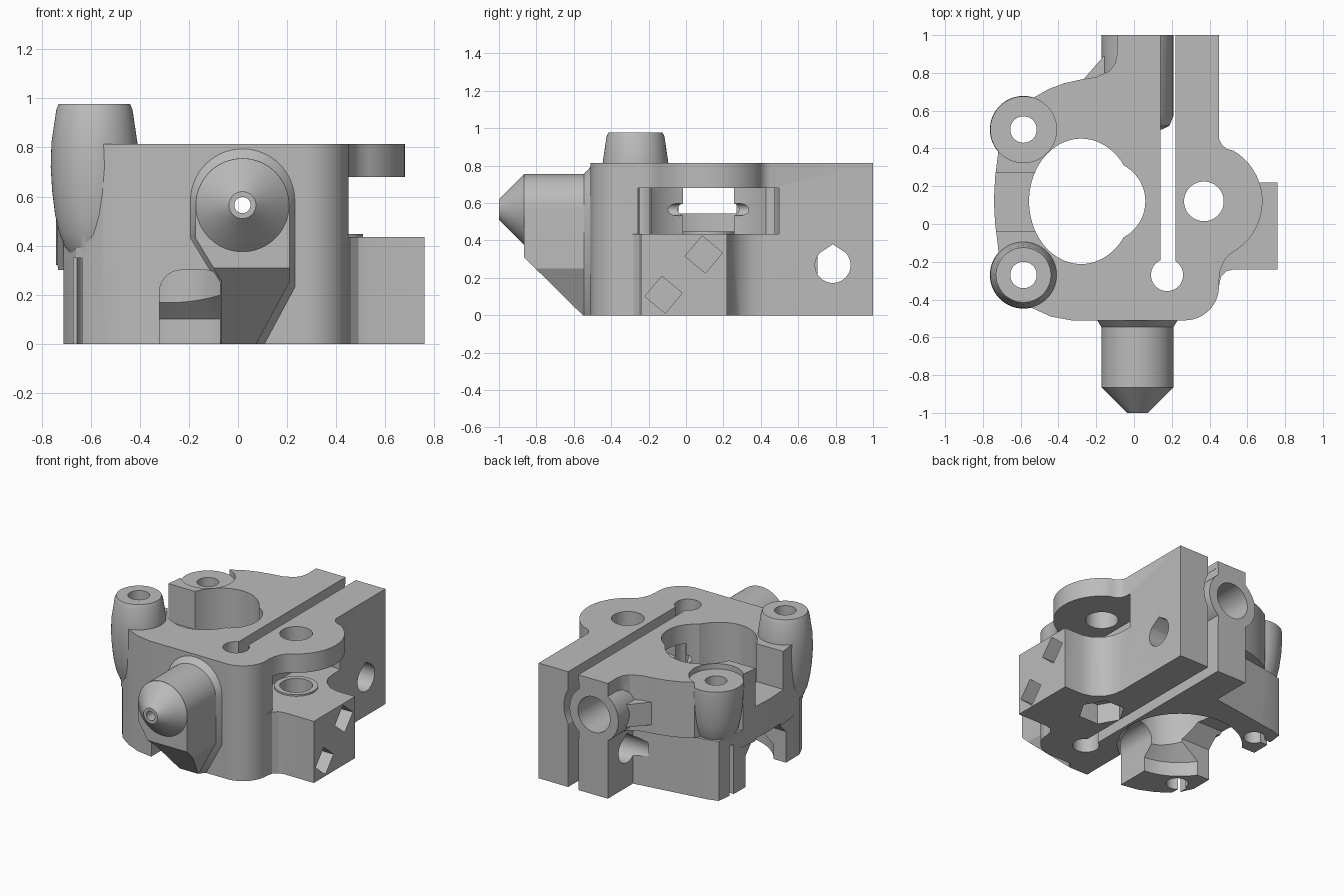
import bpy, bmesh
from math import sin, cos, pi, radians
from mathutils import Vector

if "Cube" in bpy.data.objects:
    bpy.data.objects.remove(bpy.data.objects["Cube"], do_unlink=True)

grey = bpy.data.materials.new("plain_grey")
grey.use_nodes = True
grey.diffuse_color = (0.5, 0.5, 0.5, 1)
grey.node_tree.nodes["Principled BSDF"].inputs["Base Color"].default_value = (0.5, 0.5, 0.5, 1)

# ---------- helpers ----------
AXES = {"x": lambda a, b, h: (h, a, b),
        "y": lambda a, b, h: (a, h, b),
        "z": lambda a, b, h: (a, b, h)}


def finish(name, bm):
    bmesh.ops.recalc_face_normals(bm, faces=bm.faces)
    mesh = bpy.data.meshes.new(name)
    bm.to_mesh(mesh)
    bm.free()
    mesh.materials.append(grey)
    obj = bpy.data.objects.new(name, mesh)
    bpy.context.collection.objects.link(obj)
    return obj


def prism(name, points, axis, lo, hi, grow=None):
    """Extrude an outline along an axis; grow = (centre, factor) scales the far end."""
    bm = bmesh.new()
    place = AXES[axis]
    face = bm.faces.new([bm.verts.new(place(a, b, lo)) for a, b in points])
    far = bmesh.ops.extrude_face_region(bm, geom=[face])["geom"]
    for v in (g for g in far if isinstance(g, bmesh.types.BMVert)):
        v.co += Vector(place(0, 0, hi - lo))
        if grow:
            c = Vector(place(*grow[0], hi))
            v.co = c + (v.co - c) * grow[1]
    return finish(name, bm)


def arc(a, b, r, start, end, n=48):
    return [(a + r * cos(radians(start + (end - start) * i / n)),
             b + r * sin(radians(start + (end - start) * i / n))) for i in range(n + 1)]


def ring(a, b, r, n=64):
    return arc(a, b, r, 0, 360, n)[:-1]


def rect(a0, a1, b0, b1):
    return [(a0, b0), (a1, b0), (a1, b1), (a0, b1)]


def lathe(name, profile, a, b, axis, n=64):
    """Revolve (radius, height) pairs about a line parallel to an axis."""
    bm = bmesh.new()
    place = AXES[axis]
    rings = [[bm.verts.new(place(a + r * cos(2 * pi * i / n), b + r * sin(2 * pi * i / n), h))
              for i in range(n)] for r, h in profile]
    for low, high in zip(rings, rings[1:]):
        for i in range(n):
            j = (i + 1) % n
            bm.faces.new((low[i], low[j], high[j], high[i]))
    bm.faces.new(rings[0])
    bm.faces.new(rings[-1])
    return finish(name, bm)


def combine(target, tool, operation):
    mod = target.modifiers.new("join", "BOOLEAN")
    mod.operation = operation
    mod.solver = "EXACT"
    mod.object = tool
    with bpy.context.temp_override(object=target, active_object=target):
        bpy.ops.object.modifier_apply(modifier=mod.name)
    bpy.data.objects.remove(tool, do_unlink=True)


def add(tool):
    combine(housing, tool, "UNION")


def cut(points, axis, lo, hi):
    combine(housing, prism("cutter", points, axis, lo, hi), "DIFFERENCE")


TOP = 0.813
BOSS_X, FRONT_BOSS_Y, BACK_BOSS_Y = -0.585, -0.27, 0.5
EAR = (0.37, 0.12)
TUBE = (0.018, 0.565)
BORE = (-0.28, 0.12)

# ---------- main block ----------
outline = ([(-0.33, -0.51)] + arc(0.27, -0.33, 0.18, -90, 0, 16) +
           [(0.45, 1), (-0.09, 1), (-0.09, 0.9), (-0.1, 0.85), (-0.13, 0.81), (-0.2, 0.778),
            (-0.28, 0.765), (-0.37, 0.745), (-0.45, 0.715), (-0.53, 0.67), (-0.69, 0.62),
            (-0.72, 0.37), (-0.735, 0.25), (-0.742, 0.12), (-0.735, 0), (-0.72, -0.12),
            (-0.71, -0.25), (-0.66, -0.36), (-0.55, -0.44), (-0.44, -0.49)])
housing = prism("housing", outline, "z", 0, TOP)

# side block and the ear above it
add(prism("side_block", [(0.4, -0.33), (0.45, -0.33), (0.46, -0.28), (0.49, -0.25), (0.53, -0.24),
                         (0.76, -0.24), (0.76, 0.22), (0.62, 0.22), (0.55, 0.24), (0.49, 0.29),
                         (0.46, 0.35), (0.45, 0.42), (0.4, 0.42)], "z", 0, 0.435))
cut(ring(*EAR, 0.385), "z", 0.435, 0.68)
add(prism("ear", [(0.3, -0.3), (0.45, -0.3), (0.455, -0.25), (0.475, -0.2), (0.5, -0.165)] +
          arc(*EAR, 0.31, -58, 60, 32) + [(0.49, 0.398), (0.465, 0.42), (0.45, 0.45), (0.3, 0.45)],
          "z", 0.68, TOP))
add(prism("pivot_washer", ring(*EAR, 0.14), "z", 0.43, 0.447))

# ---------- left wall ----------
cut(rect(-0.9, -0.5, -0.04, 0.27), "z", 0.545, 0.9)
cut(rect(-0.9, -0.71, -0.6, 0.8), "z", -0.1, 0.3)
cut([(-0.1, -0.1), (0.35, -0.1), (0.35, 0.22), (0.26, 0.32), (0.0, 0.32), (-0.1, 0.22)],
    "x", -0.9, -0.4)

# recessed lower back wall, and the corner set back behind the rear boss
cut([(-0.8, 0.615), (-0.09, 0.72), (-0.09, 0.95), (-0.8, 0.95)], "z", -0.1, 0.42)
cut([(-0.53, 0.68), (-0.6, 0.5), (-0.73, 0.38), (-0.9, 0.38), (-0.9, 0.8), (-0.53, 0.8)],
    "z", 0.42, 0.9)

# rounded screw bosses
cut(ring(BOSS_X, BACK_BOSS_Y, 0.175), "z", 0.775, 0.9)
dome = [(0.05, 0.3), (0.09, 0.345), (0.12, 0.395), (0.143, 0.45), (0.16, 0.525), (0.172, 0.62),
        (0.178, 0.72)]
add(lathe("front_boss", dome + [(0.175, 0.82), (0.155, 0.955), (0.145, 0.977)],
          BOSS_X, FRONT_BOSS_Y, "z"))
add(lathe("back_boss", dome + [(0.176, 0.775)], BOSS_X, BACK_BOSS_Y, "z"))

# ---------- clamp slot and rear tube ----------
cut(rect(0.14, 0.22, -0.25, 1.2), "z", -0.1, 1)
cut(ring(0.175, -0.27, 0.085), "z", -0.1, 1)
cut(arc(*TUBE, 0.235, -60, 60, 24), "y", 0.5, 1.1)
add(lathe("rear_tube", [(0.13, 0.5), (0.17, 0.52), (0.19, 0.57), (0.19, 1.0)], *TUBE, "y"))
add(prism("tube_gusset", [(-0.29, 0.74), (-0.1, 0.74), (-0.1, 0.9), (-0.16, 0.89)],
          "z", 0.48, 0.64))

# ---------- main bore, flared at the bottom ----------
oval = [(BORE[0] + (x - BORE[0]) * 0.83, y) for x, y in ring(*BORE, 0.332, 80)]
cut(oval, "z", -0.1, 1)
cut(ring(-0.155, 0.12, 0.215), "z", -0.1, 1)
combine(housing, lathe("flare", [(0.4, -0.1), (0.4, 0.1), (0.2, 0.3)], *BORE, "z"), "DIFFERENCE")

# ---------- vertical holes ----------
cut(ring(*EAR, 0.105), "z", -0.1, 1)
cut(ring(*EAR, 0.15, 6), "z", -0.1, 0.14)
for y in (FRONT_BOSS_Y, BACK_BOSS_Y):
    cut(ring(BOSS_X, y, 0.07), "z", -0.1, 1.1)
cut(rect(-0.67, -0.635, -0.55, FRONT_BOSS_Y), "z", -0.1, 0.35)
cut(rect(-0.9, BOSS_X, 0.48, 0.52), "z", -0.1, 0.35)

# ---------- front nozzle and its sloped support ----------
support = arc(*TUBE, 0.191, 0, 180, 32) + [(-0.173, 0.43), (-0.07, 0.26), (-0.07, 0),
                                           (0.075, 0), (0.209, 0.25)]
add(prism("nozzle_support", support, "y", -0.865, -0.48))
add(prism("nozzle_flange", support, "y", -0.545, -0.505, ((0.01, 0.42), 1.13)))
add(lathe("nozzle_tip", [(0.055, -1), (0.19, -0.865), (0.19, -0.6)], *TUBE, "y"))
cut([(-1.1, 0.541), (-1.1, -0.1), (-0.45, -0.1)], "x", -0.3, 0.5)
cut(rect(-0.5, 0.5, -0.1, 0), "y", -1.1, 1.1)

# front opening with rounded top corners, through to the bore
cut([(-0.32, -0.1), (-0.07, -0.1)] + arc(-0.13, 0.24, 0.06, 0, 90, 10) +
    arc(-0.23, 0.21, 0.09, 90, 180, 10), "y", -0.53, -0.1)

# ---------- filament path, clamp bolt and nut slots ----------
cut(ring(*TUBE, 0.033, 32), "y", -1.1, 0.6)
cut(ring(*TUBE, 0.125), "y", 0.52, 1.1)
cut(arc(0.785, 0.268, 0.095, 135, 405, 40) + [(0.785, 0.38)], "x", -0.2, 0.6)
for y, z in ((0.095, 0.325), (-0.12, 0.11)):
    cut(arc(y, z, 0.1, 5, 275, 3), "x", 0.64, 0.9)

# ---------- shading ----------
bpy.ops.object.select_all(action="DESELECT")
housing.select_set(True)
bpy.context.view_layer.objects.active = housing
bpy.ops.object.shade_smooth_by_angle(angle=radians(28))
